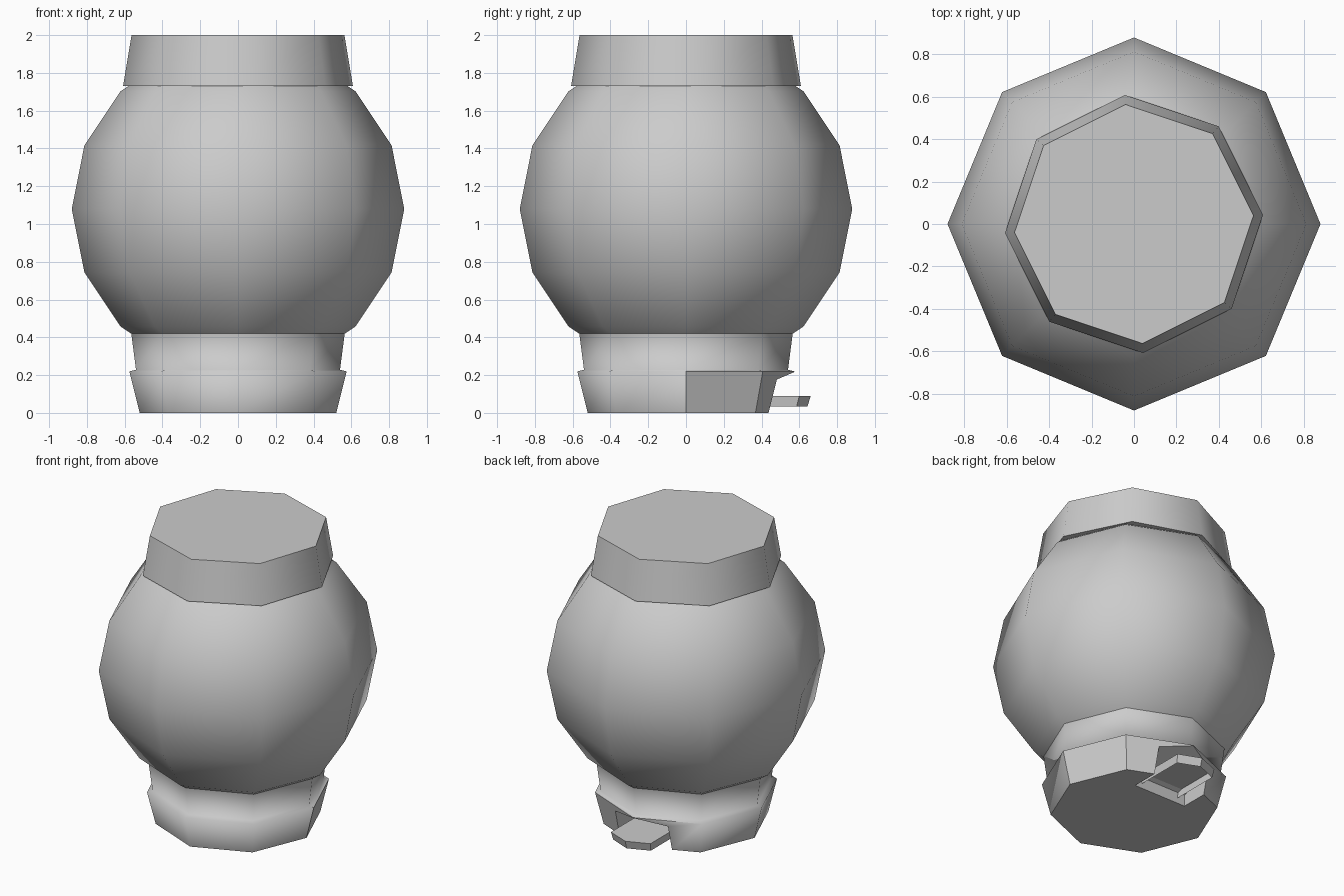
import bpy, bmesh, math
from mathutils import Vector

cube = bpy.data.objects.get("Cube")
if cube:
    bpy.data.objects.remove(cube, do_unlink=True)

SIDES = 8

grey = bpy.data.materials.new("light_grey")
grey.use_nodes = True
COLOUR = (0.6, 0.6, 0.6, 1)
grey.diffuse_color = COLOUR
for node in grey.node_tree.nodes:
    if node.type == 'BSDF_PRINCIPLED':
        node.inputs["Base Color"].default_value = COLOUR


def finish(name, bm):
    mesh = bpy.data.meshes.new(name)
    bm.normal_update()
    bm.to_mesh(mesh)
    bm.free()
    mesh.materials.append(grey)
    obj = bpy.data.objects.new(name, mesh)
    bpy.context.collection.objects.link(obj)
    return obj


def activate(obj):
    bpy.ops.object.select_all(action='DESELECT')
    obj.select_set(True)
    bpy.context.view_layer.objects.active = obj


def smooth(obj, degrees):
    activate(obj)
    bpy.ops.object.shade_smooth_by_angle(angle=math.radians(degrees))


def loft(name, loops, cap_start=True, cap_end=True):
    """Join closed loops of points into a skin, with optional end caps."""
    bm = bmesh.new()
    rings = [[bm.verts.new(p) for p in loop] for loop in loops]
    for a, b in zip(rings, rings[1:]):
        for i in range(len(a)):
            j = (i + 1) % len(a)
            bm.faces.new((a[i], a[j], b[j], b[i]))
    if cap_start:
        bm.faces.new(rings[0][::-1])
    if cap_end:
        bm.faces.new(rings[-1])
    bmesh.ops.recalc_face_normals(bm, faces=bm.faces)
    return finish(name, bm)


def ring(radius, z, turn=0):
    angles = [math.radians(turn) + math.tau * i / SIDES for i in range(SIDES)]
    return [(radius * math.cos(a), radius * math.sin(a), z) for a in angles]


# Globe
bm = bmesh.new()
bmesh.ops.create_uvsphere(bm, u_segments=SIDES, v_segments=8, radius=0.88)
bmesh.ops.translate(bm, vec=Vector((0, 0, 1.08)), verts=bm.verts)
smooth(finish("globe", bm), 60)

# Lid, turned slightly against the globe
smooth(loft("lid", [ring(0.61, 1.73, 4), ring(0.565, 2, 4)]), 50)

# Base: flared foot, small ledge and neck
base = loft("base", [ring(0.52, 0), ring(0.575, 0.22),
                     ring(0.54, 0.228), ring(0.565, 0.42)])

# Wedge-shaped outlet cut into the back of the foot
wedge = [(0.25, -0.1), (0.8, -0.1), (0.8, 0.314), (0.25, 0.077)]
cutter = loft("outlet_cutter", [[(x, y, z) for y, z in wedge] for x in (-0.2, 0.2)])
cutter.hide_render = True
cutter.hide_viewport = False
cut = base.modifiers.new("outlet", 'BOOLEAN')
cut.operation = 'DIFFERENCE'
cut.solver = 'EXACT'
cut.object = cutter
activate(base)
bpy.ops.object.modifier_apply(modifier=cut.name)
bpy.data.objects.remove(cutter, do_unlink=True)

# Base shading: soft round the ledge, crisp at the ends and the outlet
bm = bmesh.new()
bm.from_mesh(base.data)
for face in bm.faces:
    face.smooth = True
for edge in bm.edges:
    mid = (edge.verts[0].co + edge.verts[1].co) / 2
    ends = mid.z < 0.01 or mid.z > 0.41
    outlet = abs(mid.x) < 0.21 and mid.y > 0.2 and mid.z < 0.225
    panel = mid.x > 0.01 and mid.y > -0.01 and mid.z < 0.225
    edge.smooth = not (ends or outlet or panel)
bm.to_mesh(base.data)
bm.free()

# Tray: pointed plate with a short skirt, open underneath
outline = [(0.15, 0.25), (0.15, 0.6), (0, 0.66), (-0.15, 0.6), (-0.15, 0.25)]
lower = [(x * 0.95, 0.25 + (y - 0.25) * 0.96, 0.035) for x, y in outline]
upper = [(x, y, 0.09) for x, y in outline]
loft("tray", [lower, upper], cap_start=False)
